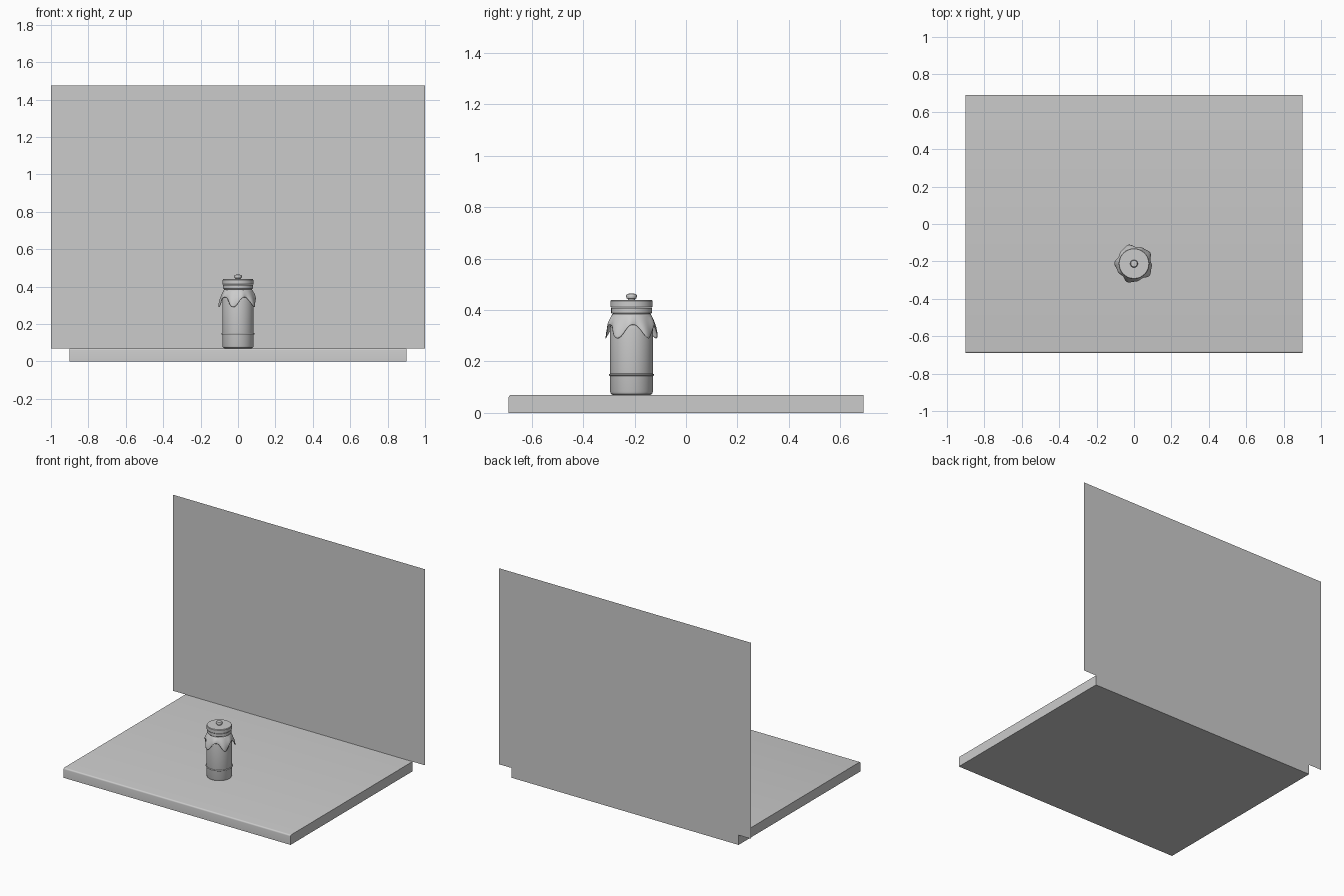
import bpy, bmesh, math

cube = bpy.data.objects.get("Cube")
if cube:
    bpy.data.objects.remove(cube)

grey = bpy.data.materials.new("plain grey")
grey.use_nodes = True
grey.diffuse_color = (0.6, 0.6, 0.6, 1)
grey.node_tree.nodes["Principled BSDF"].inputs["Base Color"].default_value = (0.6, 0.6, 0.6, 1)

JAR_Y = -0.212


def add_object(name, bm, location=(0, 0, 0), smooth=False):
    bmesh.ops.recalc_face_normals(bm, faces=bm.faces)
    mesh = bpy.data.meshes.new(name)
    bm.to_mesh(mesh)
    bm.free()
    mesh.materials.append(grey)
    obj = bpy.data.objects.new(name, mesh)
    obj.location = location
    bpy.context.collection.objects.link(obj)
    if smooth:
        bpy.ops.object.select_all(action='DESELECT')
        obj.select_set(True)
        bpy.context.view_layer.objects.active = obj
        bpy.ops.object.shade_smooth_by_angle(angle=math.radians(35))
    return obj


def lathe(name, profile, steps=64):
    """Spin a radius/height profile around the jar's axis."""
    bm = bmesh.new()
    verts = [bm.verts.new((r, 0, z)) for r, z in profile]
    edges = [bm.edges.new(pair) for pair in zip(verts, verts[1:])]
    bmesh.ops.spin(bm, geom=verts + edges, cent=(0, 0, 0), axis=(0, 0, 1),
                   angle=math.tau, steps=steps)
    bmesh.ops.remove_doubles(bm, verts=bm.verts, dist=0.0001)
    return add_object(name, bm, (0, JAR_Y, 0), smooth=True)


# Table slab with a softened front top edge
bm = bmesh.new()
bmesh.ops.create_cube(bm, size=1)
for v in bm.verts:
    v.co.x *= 1.8
    v.co.y *= 1.38
    v.co.z = (v.co.z + 0.5) * 0.07
front_edge = [e for e in bm.edges if all(v.co.y < 0 and v.co.z > 0.05 for v in e.verts)]
bmesh.ops.bevel(bm, geom=front_edge, offset=0.01, segments=4, profile=0.5, affect='EDGES')
add_object("table_slab", bm, smooth=True)

# Thin backdrop standing on the rear edge
bm = bmesh.new()
bm.faces.new([bm.verts.new(p) for p in
              ((-1, 0.69, 0.07), (1, 0.69, 0.07), (1, 0.69, 1.475), (-1, 0.69, 1.475))])
add_object("back_wall", bm)

# Jar body and neck
lathe("jar_body", [(0, 0.07), (0.072, 0.07), (0.08, 0.074), (0.084, 0.084),
                   (0.084, 0.325), (0.082, 0.345), (0.076, 0.362), (0.073, 0.372),
                   (0.073, 0.39), (0, 0.39)])

# Raised ring around the lower body
lathe("body_ring", [(0.083, 0.143), (0.087, 0.145), (0.0885, 0.148),
                    (0.087, 0.151), (0.083, 0.153)])

# Lid rim, lid and knob
lathe("lid_rim", [(0, 0.386), (0.076, 0.386), (0.079, 0.389), (0.079, 0.409), (0, 0.409)])
lathe("lid", [(0, 0.411), (0.08, 0.411), (0.082, 0.413), (0.082, 0.436),
              (0.079, 0.44), (0, 0.44)])
lathe("lid_knob", [(0, 0.438), (0.014, 0.438), (0.014, 0.443), (0.019, 0.446),
                   (0.0205, 0.451), (0.0205, 0.458), (0.017, 0.463), (0, 0.465)], 32)

# Cord tied around the neck
lathe("neck_cord", [(0.072, 0.37), (0.077, 0.371), (0.078, 0.375),
                    (0.077, 0.379), (0.072, 0.38)])

# Draped cloth collar: five pointed corners with folds between them
SEGMENTS, ROWS = 120, 12
bm = bmesh.new()
rings = []
for row in range(ROWS + 1):
    t = row / ROWS
    ring = []
    for i in range(SEGMENTS):
        a = math.tau * i / SEGMENTS
        corner = 0.5 + 0.5 * math.cos(5 * (a - math.radians(40)))
        fold = math.cos(10 * a + 0.6)
        hem = 0.343 - 0.053 * corner ** 1.3
        z = 0.384 + (hem - 0.384) * t
        flare = math.sin(min(t, 1) * math.pi / 2)
        r = 0.075 + flare * (0.016 + 0.012 * corner) + 0.003 * fold * t
        ring.append(bm.verts.new((r * math.cos(a), r * math.sin(a), z)))
    rings.append(ring)
for upper, lower in zip(rings, rings[1:]):
    for i in range(SEGMENTS):
        j = (i + 1) % SEGMENTS
        bm.faces.new((upper[i], upper[j], lower[j], lower[i]))
cloth = add_object("cloth_collar", bm, (0, JAR_Y, 0), smooth=True)
thickness = cloth.modifiers.new("thickness", 'SOLIDIFY')
thickness.thickness = 0.002
